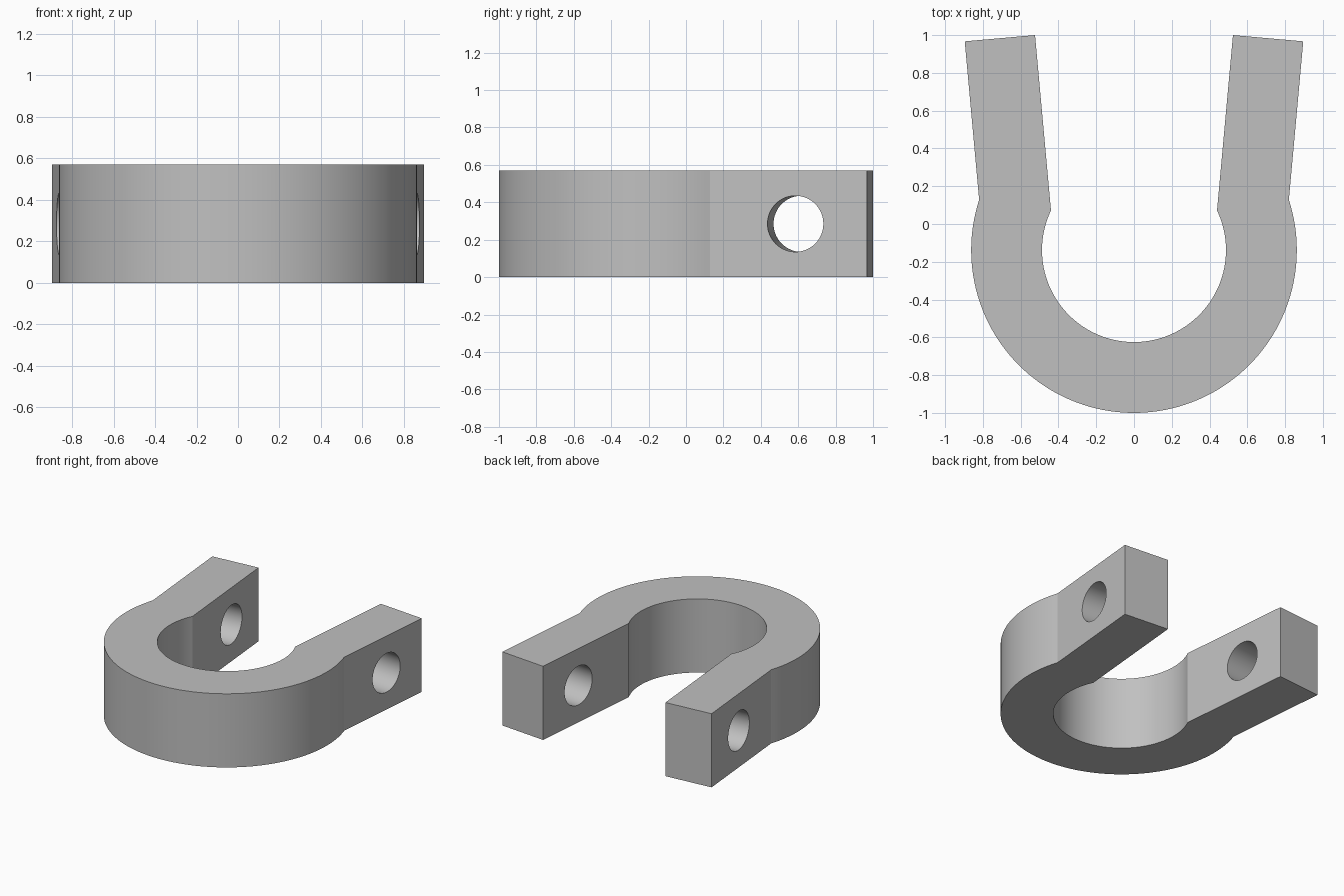
import bpy
import bmesh
from math import sin, cos, pi, radians
from mathutils import Vector

cube = bpy.data.objects.get("Cube")
if cube:
    bpy.data.objects.remove(cube, do_unlink=True)

HEIGHT = 0.57
CENTRE_Y = -0.138
OUTER, INNER = 0.862, 0.487
SPLAY = radians(5)
STEPS = 96

grey = bpy.data.materials.new("plain grey")
grey.use_nodes = True
colour = (0.53, 0.53, 0.53, 1)
grey.diffuse_color = colour
grey.node_tree.nodes["Principled BSDF"].inputs["Base Color"].default_value = colour


def arc(radius, overrun):
    """Points of the bow, from the left arm round the front to the right arm."""
    start, sweep = overrun, -(pi + 2 * overrun)
    return [(radius * cos(start + sweep * i / STEPS),
             CENTRE_Y + radius * sin(start + sweep * i / STEPS))
            for i in range(STEPS + 1)]


# Outline: outer bow, right arm end, inner bow, left arm end
outer_tip, inner_tip = (0.896, 0.967), (0.524, 1.0)
mirror = lambda p: (-p[0], p[1])
outline = (arc(OUTER, radians(18)) + [mirror(outer_tip), mirror(inner_tip)]
           + arc(INNER, radians(25.5))[::-1] + [inner_tip, outer_tip])

# Shackle body: extruded outline
bm = bmesh.new()
base = bm.faces.new([bm.verts.new((x, y, 0)) for x, y in outline])
top = bmesh.ops.extrude_face_region(bm, geom=[base], use_keep_orig=True)
bmesh.ops.translate(bm, vec=(0, 0, HEIGHT),
                    verts=[g for g in top["geom"] if isinstance(g, bmesh.types.BMVert)])
bmesh.ops.recalc_face_normals(bm, faces=bm.faces)
mesh = bpy.data.meshes.new("u_shaped_body")
bm.to_mesh(mesh)
bm.free()
body = bpy.data.objects.new("u_shaped_body", mesh)
bpy.context.collection.objects.link(body)
mesh.materials.append(grey)

bpy.ops.object.select_all(action="DESELECT")
body.select_set(True)

# Pin holes, square to each splayed arm
for side, label in ((1, "left"), (-1, "right")):
    axis = Vector((side * cos(SPLAY), -sin(SPLAY), 0))
    centre = Vector((side * 0.86, 0.585, HEIGHT / 2)) - axis * 0.187
    bpy.ops.mesh.primitive_cylinder_add(
        vertices=64, radius=0.15, depth=0.6, location=centre,
        rotation=axis.to_track_quat("Z", "Y").to_euler())
    cutter = bpy.context.object
    cutter.name = label + "_hole_cutter"
    cutter.hide_render = True
    cutter.data.materials.append(grey)
    cut = body.modifiers.new(label + "_hole", "BOOLEAN")
    cut.operation = "DIFFERENCE"
    cut.solver = "EXACT"
    cut.object = cutter
    bpy.context.view_layer.objects.active = body
    bpy.ops.object.modifier_apply(modifier=cut.name)
    bpy.data.objects.remove(cutter, do_unlink=True)

# Smooth the bow and holes, keep the corners crisp
bpy.ops.object.select_all(action="DESELECT")
body.select_set(True)
bpy.context.view_layer.objects.active = body
bpy.ops.object.shade_smooth_by_angle(angle=radians(15))
